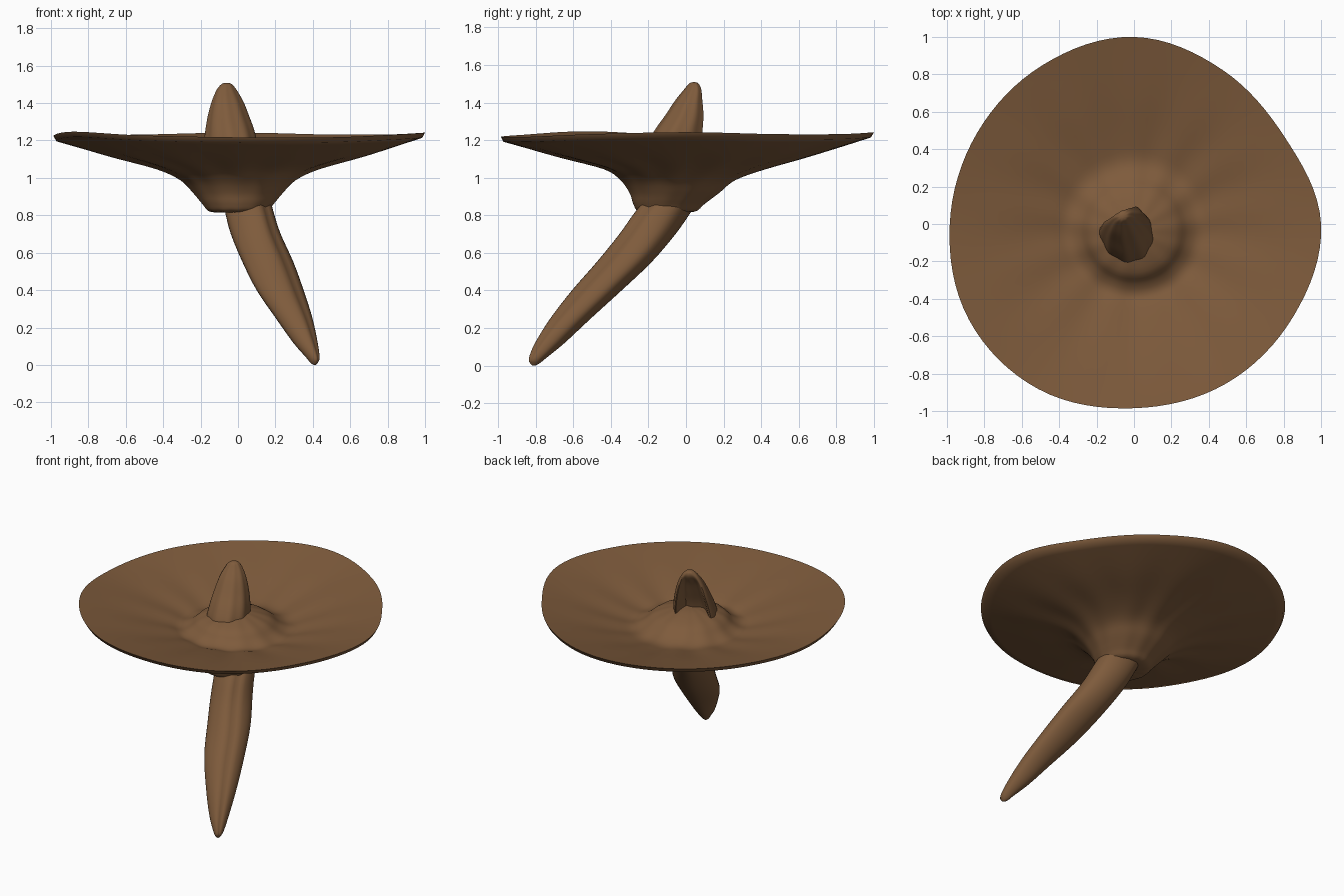
import bpy, bmesh, math
from mathutils import Vector

cube = bpy.data.objects.get("Cube")
if cube:
    bpy.data.objects.remove(cube, do_unlink=True)

# Single bark-like brown
brown = bpy.data.materials.new("warm_brown")
brown.use_nodes = True
colour = (0.21, 0.105, 0.045, 1)
brown.diffuse_color = colour
bsdf = brown.node_tree.nodes["Principled BSDF"]
bsdf.inputs["Base Color"].default_value = colour
bsdf.inputs["Roughness"].default_value = 0.8


def spline(values, t, closed=False):
    """Catmull-Rom sample of a list of numbers or vectors at position t."""
    n = len(values)
    i = math.floor(t) if closed else min(int(t), n - 2)
    f = t - i
    pick = (lambda k: values[k % n]) if closed else (lambda k: values[max(0, min(n - 1, k))])
    a, b, c, d = (pick(i + k) for k in (-1, 0, 1, 2))
    return b + (c - a) * (0.5 * f) + (a * 2 - b * 5 + c * 4 - d) * (0.5 * f * f) \
        + (b * 3 - a - c * 3 + d) * (0.5 * f ** 3)


def loft(name, rings, sharp=50):
    """Join equal rings of points into a closed, capped solid."""
    bm = bmesh.new()
    loops = [[bm.verts.new(p) for p in ring] for ring in rings]
    for low, high in zip(loops, loops[1:]):
        for k in range(len(low)):
            j = (k + 1) % len(low)
            bm.faces.new((low[k], low[j], high[j], high[k]))
    for end in (loops[0], loops[-1]):
        bmesh.ops.triangulate(bm, faces=[bm.faces.new(end)])
    bmesh.ops.recalc_face_normals(bm, faces=bm.faces)
    mesh = bpy.data.meshes.new(name)
    bm.to_mesh(mesh)
    bm.free()
    mesh.materials.append(brown)
    obj = bpy.data.objects.new(name, mesh)
    bpy.context.collection.objects.link(obj)
    bpy.ops.object.select_all(action="DESELECT")
    obj.select_set(True)
    bpy.context.view_layer.objects.active = obj
    bpy.ops.object.shade_smooth_by_angle(angle=math.radians(sharp))
    return obj


# Wide wavy cap: rim radius and rim height offset every 30 degrees
rim_radius = [1.0, 0.93, 0.95, 1.0, 0.98, 0.97, 0.985, 1.02, 1.02, 0.985, 0.985, 0.985]
rim_lift = [0.01, 0, 0, 0.01, 0, -0.005, -0.01, 0.015, -0.005, -0.015, -0.015, 0]

# Cap profile from the funnel foot, out to the rim, back to the mound: radius, y shift, z
under = [(0.05, -0.1, 0.815), (0.15, -0.1, 0.82), (0.19, -0.09, 0.86), (0.24, -0.06, 0.92),
         (0.31, -0.04, 0.99), (0.44, 0, 1.05), (0.7, 0, 1.12), (0.985, 0, 1.205)]
over = [(1.0, 0, 1.232), (0.7, 0, 1.165), (0.46, 0, 1.105), (0.36, -0.02, 1.082),
        (0.29, -0.03, 1.105), (0.22, -0.04, 1.16), (0.1, -0.04, 1.2), (0.02, -0.04, 1.21)]


def smooth_profile(points, steps=4):
    vecs = [Vector(p) for p in points]
    return [spline(vecs, i / steps) for i in range((len(vecs) - 1) * steps + 1)]


def cap_ring(radius, shift, z, sides=96):
    ring = []
    for k in range(sides):
        a = math.tau * k / sides
        t = 12 * k / sides
        blend = max(0, min(1, (radius - 0.3) / 0.7))
        r = radius * (1 + blend * (spline(rim_radius, t, True) - 1))
        # faint radial folds on the dish
        fold = 0.004 * math.sin(a * 13) * math.sin(math.pi * min(1, radius)) ** 2
        lift = blend ** 2 * spline(rim_lift, t, True) + fold
        ring.append((r * math.cos(a), shift + r * math.sin(a), z + lift))
    return ring


loft("cap", [cap_ring(*p) for p in smooth_profile(under) + smooth_profile(over)])

# Hooded horn, hollowed at the back: z, centre x, centre y, half width, half depth, hollow
horn = [(1.0, -0.04, -0.05, 0.145, 0.16, 0.17), (1.15, -0.04, -0.05, 0.14, 0.165, 0.17),
        (1.24, -0.042, -0.03, 0.13, 0.145, 0.15), (1.33, -0.05, 0.0, 0.11, 0.11, 0.11),
        (1.41, -0.055, 0.02, 0.085, 0.075, 0.06), (1.47, -0.06, 0.038, 0.055, 0.045, 0.015),
        (1.5, -0.06, 0.042, 0.03, 0.025, 0), (1.508, -0.06, 0.042, 0.008, 0.008, 0)]
side = Vector((0.9, 0.43))
back = Vector((-0.43, 0.9))


def horn_ring(z, cx, cy, width, depth, hollow, sides=56):
    ring = []
    for k in range(sides):
        a = math.tau * k / sides - math.pi
        s = max(0, min(1, (abs(a) - 2.1) / 0.7))
        dent = hollow * s * s * (3 - 2 * s)
        groove = 1 + 0.025 * math.sin(a * 9)
        p = side * (width * groove * math.sin(a)) + back * (-depth * groove * math.cos(a) - dent)
        ring.append((cx + p.x, cy + p.y, z))
    return ring


horn_path = [Vector(p) for p in horn]
loft("horn", [horn_ring(*spline(horn_path, i / 4)) for i in range((len(horn) - 1) * 4 + 1)])

# Slanting root below: z, centre x, centre y, half width, half depth
root = [(0.95, 0.03, -0.02, 0.13, 0.15), (0.82, 0.06, -0.12, 0.13, 0.16),
        (0.7, 0.095, -0.205, 0.135, 0.16), (0.55, 0.16, -0.33, 0.14, 0.155),
        (0.4, 0.225, -0.475, 0.13, 0.14), (0.25, 0.3, -0.615, 0.1, 0.115),
        (0.12, 0.36, -0.725, 0.065, 0.085), (0.04, 0.4, -0.79, 0.035, 0.05),
        (0.01, 0.407, -0.805, 0.018, 0.025), (0, 0.41, -0.81, 0.005, 0.008)]
across = Vector((0.89, 0.45))
outward = Vector((0.45, -0.89))


def root_ring(z, cx, cy, width, depth, sides=40):
    ring = []
    for k in range(sides):
        a = math.tau * k / sides
        c, s = math.cos(a), math.sin(a)
        # soft diamond section with a shallow furrow along the outer face
        r = (abs(c) ** 1.7 + abs(s) ** 1.7) ** (-1 / 1.7)
        furrow = 0.12 * math.exp(-((a - 1.25) / 0.22) ** 2)
        p = across * (width * r * c) + outward * (depth * (r - furrow) * s)
        ring.append((cx + p.x, cy + p.y, z))
    return ring


root_path = [Vector(p) for p in root]
loft("root", [root_ring(*spline(root_path, i / 4)) for i in range((len(root) - 1) * 4 + 1)])
